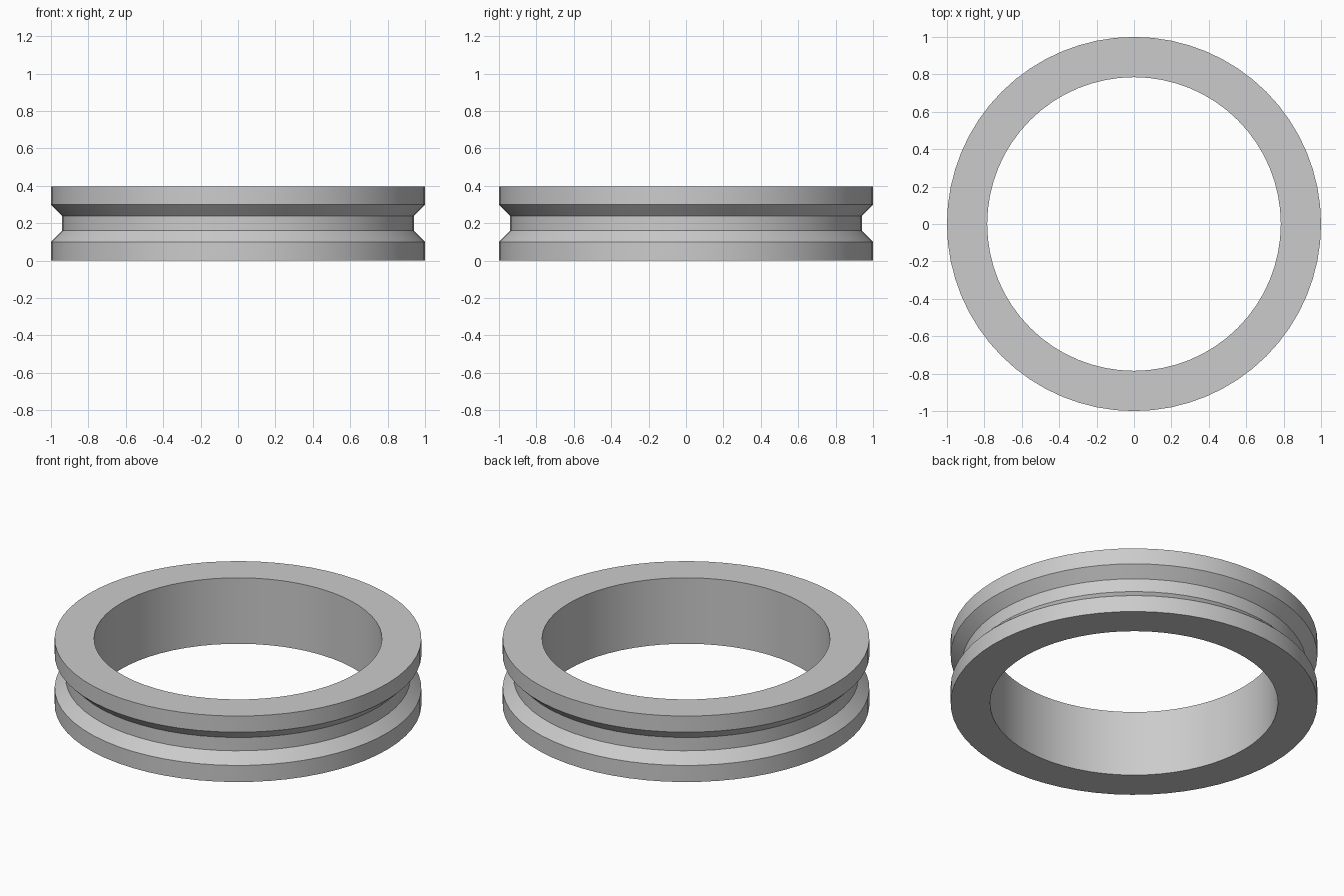
import bpy
import bmesh
import math

cube = bpy.data.objects.get("Cube")
if cube:
    bpy.data.objects.remove(cube, do_unlink=True)

SEGMENTS = 64

# Grey material
grey = bpy.data.materials.new("plain grey")
grey.use_nodes = True
colour = (0.6, 0.6, 0.6, 1)
grey.diffuse_color = colour
grey.node_tree.nodes["Principled BSDF"].inputs["Base Color"].default_value = colour

# Ring section as (radius, height): straight bore, rims and a bevelled groove
profile = [(0.785, 0), (1, 0), (1, 0.10), (0.94, 0.16),
           (0.94, 0.24), (1, 0.30), (1, 0.397), (0.785, 0.397)]

# Revolve the section around the vertical axis
bm = bmesh.new()
verts = [bm.verts.new((r, 0, z)) for r, z in profile]
edges = [bm.edges.new((verts[i - 1], verts[i])) for i in range(len(verts))]
bmesh.ops.spin(bm, geom=verts + edges, cent=(0, 0, 0), axis=(0, 0, 1),
               angle=math.tau, steps=SEGMENTS, use_merge=False)
bmesh.ops.remove_doubles(bm, verts=bm.verts, dist=0.0005)
bmesh.ops.recalc_face_normals(bm, faces=bm.faces)

mesh = bpy.data.meshes.new("grooved_ring")
bm.to_mesh(mesh)
bm.free()
mesh.materials.append(grey)
ring = bpy.data.objects.new("grooved_ring", mesh)
bpy.context.collection.objects.link(ring)

# Smooth walls with crisp rims
bpy.ops.object.select_all(action="DESELECT")
ring.select_set(True)
bpy.context.view_layer.objects.active = ring
bpy.ops.object.shade_smooth_by_angle(angle=math.radians(30))
